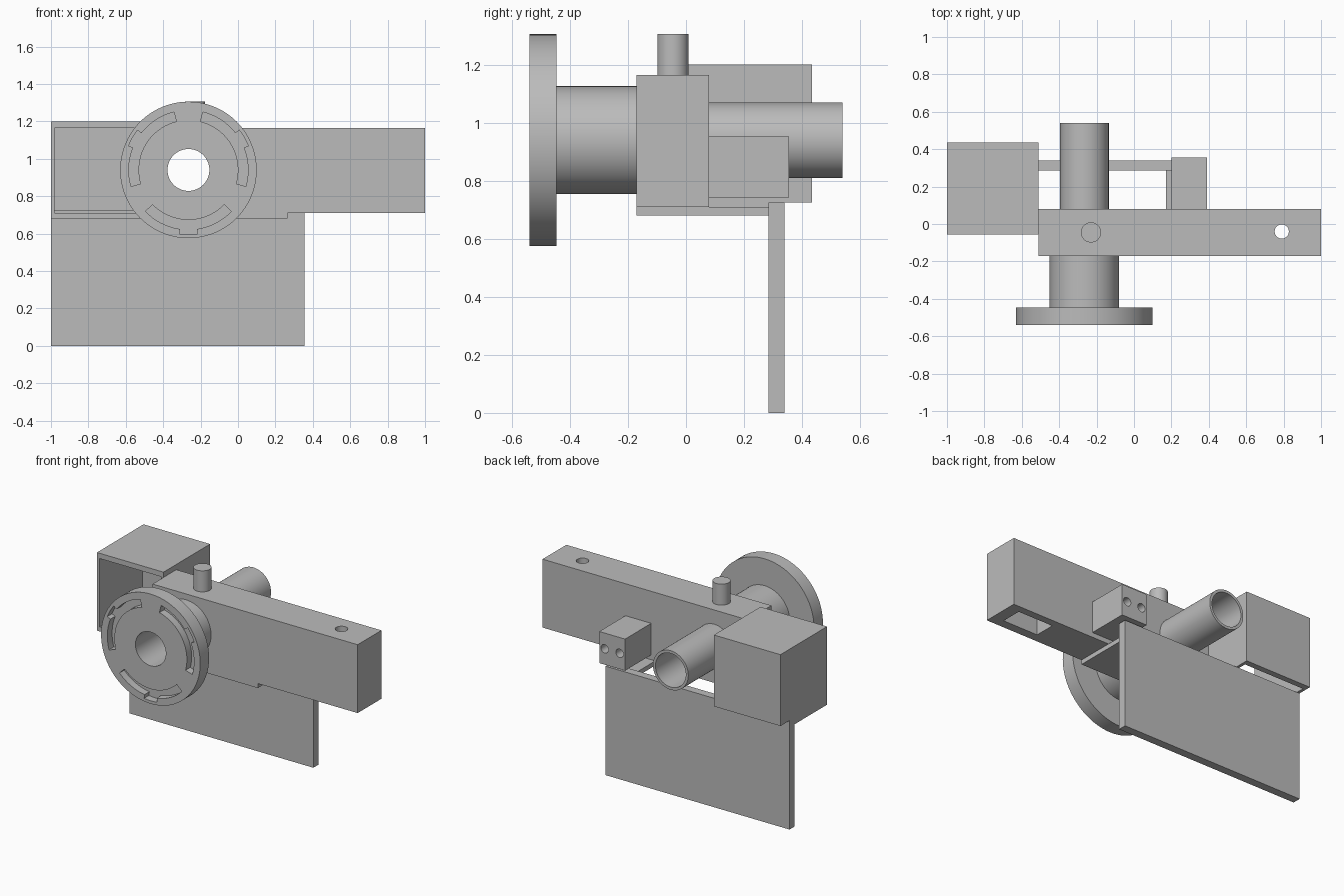
import bpy, bmesh, math
from mathutils import Matrix

cube = bpy.data.objects.get("Cube")
if cube:
    bpy.data.objects.remove(cube, do_unlink=True)

GREY = (0.5, 0.5, 0.5, 1.0)
metal = bpy.data.materials.new("plain grey")
metal.use_nodes = True
metal.diffuse_color = GREY
metal.node_tree.nodes["Principled BSDF"].inputs["Base Color"].default_value = GREY


def finish(name, bm):
    bmesh.ops.recalc_face_normals(bm, faces=bm.faces)
    mesh = bpy.data.meshes.new(name)
    bm.to_mesh(mesh)
    bm.free()
    mesh.materials.append(metal)
    obj = bpy.data.objects.new(name, mesh)
    bpy.context.collection.objects.link(obj)
    return obj


def box(name, x, y, z):
    """Box from its (low, high) range on each axis."""
    bm = bmesh.new()
    bmesh.ops.create_cube(bm, size=1)
    for v in bm.verts:
        for i, (lo, hi) in enumerate((x, y, z)):
            v.co[i] = lo if v.co[i] < 0 else hi
    return finish(name, bm)


def cylinder(name, axis, radius, a, b, start, end, sides=64):
    """Cylinder along y (a, b = x, z) or along z (a, b = x, y)."""
    bm = bmesh.new()
    bmesh.ops.create_cone(bm, cap_ends=True, segments=sides, radius1=radius,
                          radius2=radius, depth=end - start)
    mid = (start + end) / 2
    if axis == "y":
        place = Matrix.Translation((a, mid, b)) @ Matrix.Rotation(math.pi / 2, 4, "X")
    else:
        place = Matrix.Translation((a, b, mid))
    bmesh.ops.transform(bm, matrix=place, verts=bm.verts)
    return finish(name, bm)


def arc_slot(angle, half, r_in, r_out, front, back, steps=20):
    """Curved prism around the barrel axis, used as a cutter."""
    bm = bmesh.new()
    angles = [math.radians(angle - half + 2 * half * i / steps) for i in range(steps + 1)]
    ring = [(r_out, t) for t in angles] + [(r_in, t) for t in reversed(angles)]
    face = bm.faces.new([bm.verts.new((CX + r * math.cos(t), front, CZ + r * math.sin(t)))
                         for r, t in ring])
    new = bmesh.ops.extrude_face_region(bm, geom=[face])["geom"]
    bmesh.ops.translate(bm, vec=(0, back - front, 0),
                        verts=[g for g in new if isinstance(g, bmesh.types.BMVert)])
    return finish("slot_cutter", bm)


def cut(obj, *cutters):
    bpy.context.view_layer.objects.active = obj
    for c in cutters:
        mod = obj.modifiers.new("cut", "BOOLEAN")
        mod.operation = "DIFFERENCE"
        mod.solver = "EXACT"
        mod.object = c
        bpy.ops.object.modifier_apply(modifier=mod.name)
        bpy.data.objects.remove(c, do_unlink=True)


def smooth(obj):
    bpy.ops.object.select_all(action="DESELECT")
    obj.select_set(True)
    bpy.context.view_layer.objects.active = obj
    bpy.ops.object.shade_smooth_by_angle(angle=math.radians(30))


CX, CZ = -0.265, 0.94  # barrel axis


def bore():
    return cylinder("bore_cutter", "y", 0.112, CX, CZ, -0.8, 0.8)


# Main block with bore, vertical pin hole and pocket underneath
block = box("main_block", (-0.51, 1), (-0.17, 0.08), (0.71, 1.165))
cut(block, bore(),
    cylinder("hole_cutter", "z", 0.038, 0.79, -0.04, 0.9, 1.3, 32),
    box("pocket_cutter", (0.66, 0.92), (-0.11, 0.03), (0.6, 1.0)))

# Barrel, rear tube and slotted front flange
barrel = cylinder("barrel", "y", 0.186, CX, CZ, -0.45, -0.17)
tube = cylinder("rear_tube", "y", 0.13, CX, CZ, 0.08, 0.54)
flange = cylinder("front_flange", "y", 0.365, CX, CZ, -0.54, -0.447, 96)
for part in (barrel, tube, flange):
    cut(part, bore())
for angle in (30, 150, 270):
    cut(flange, arc_slot(angle, 46, 0.267, 0.319, -0.6, -0.49),
        arc_slot(angle, 8, 0.3, 0.345, -0.6, -0.49, 6))

# Locking pin on top
pin = cylinder("top_pin", "z", 0.054, -0.23, -0.045, 1.165, 1.305, 48)

# Angle bracket: hanging plate and ledge with a window behind the block
box("hanging_plate", (-1, 0.355), (0.285, 0.34), (0, 0.725))
box("ledge_front", (-0.51, 0.265), (-0.17, 0.08), (0.68, 0.71))
box("ledge_right", (0.17, 0.265), (0.08, 0.285), (0.68, 0.71))
box("ledge_left", (-1, -0.51), (-0.055, 0.285), (0.68, 0.71))

# Side housing, open at the front and below
housing = box("side_housing", (-1, -0.51), (-0.055, 0.435), (0.71, 1.2))
cut(housing,
    box("cavity_cutter", (-0.98, -0.53), (-0.2, 0.395), (0.6, 1.165)),
    box("notch_cutter", (-1.2, -0.3), (0.285, 0.6), (0.6, 0.725)))

# Small connector box with two sockets in its back
connector = box("connector_box", (0.2, 0.39), (0.08, 0.355), (0.742, 0.952))
for x in (0.24, 0.35):
    cut(connector, cylinder("socket_cutter", "y", 0.028, x, 0.847, 0.25, 0.5, 32))

for part in (block, barrel, tube, flange, pin, connector):
    smooth(part)
